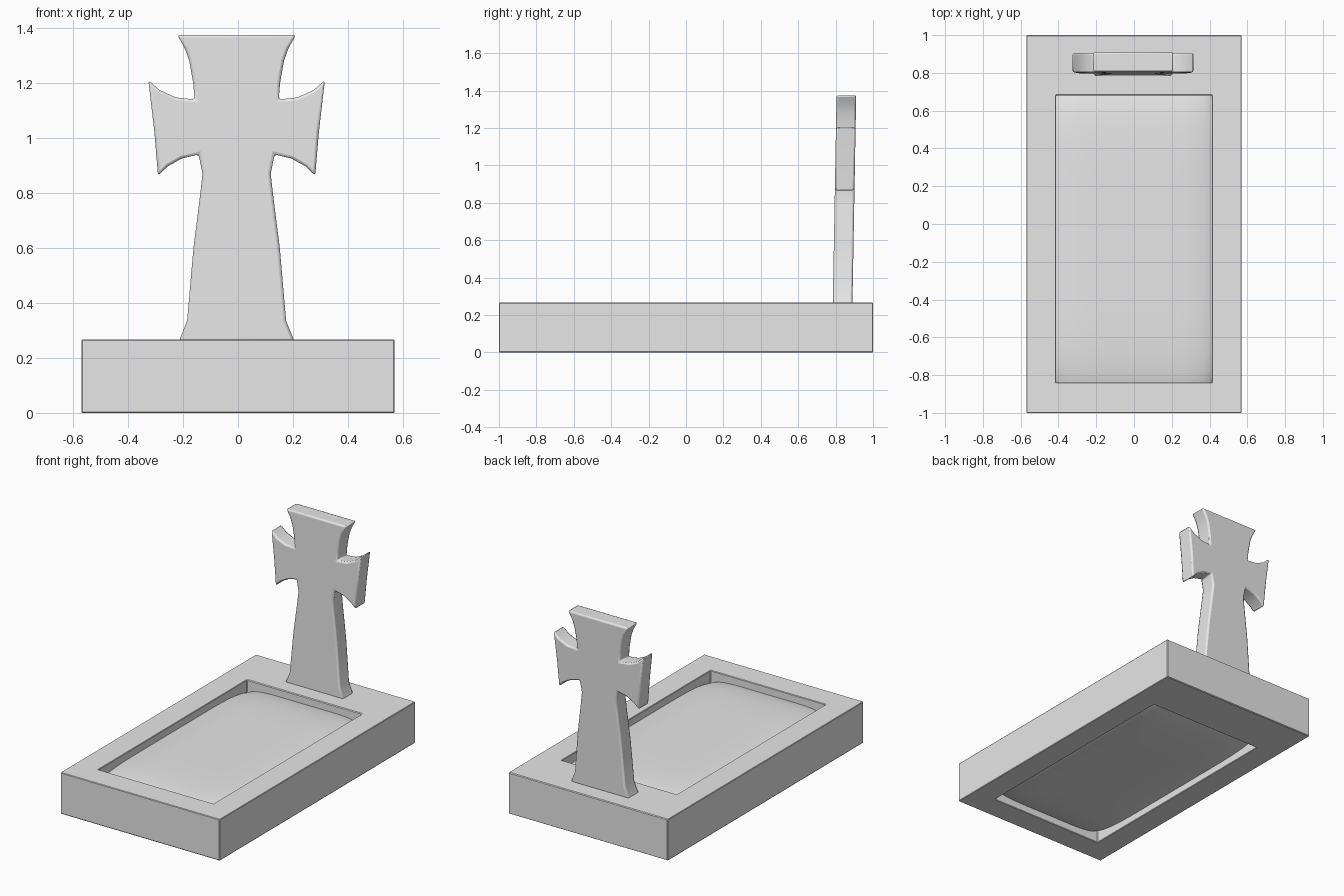
import bpy
import bmesh
import math

old = bpy.data.objects.get("Cube")
if old:
    bpy.data.objects.remove(old, do_unlink=True)

stone = bpy.data.materials.new("grey_stone")
stone.use_nodes = True
GREY = (0.8, 0.8, 0.8, 1.0)
stone.diffuse_color = GREY
stone.node_tree.nodes["Principled BSDF"].inputs["Base Color"].default_value = GREY


def make_object(name, bm):
    bmesh.ops.recalc_face_normals(bm, faces=bm.faces)
    mesh = bpy.data.meshes.new(name)
    bm.to_mesh(mesh)
    bm.free()
    mesh.materials.append(stone)
    obj = bpy.data.objects.new(name, mesh)
    bpy.context.collection.objects.link(obj)
    return obj


def add_bevel(obj, width, segments):
    mod = obj.modifiers.new("soft_edges", "BEVEL")
    mod.width = width
    mod.segments = segments
    mod.limit_method = 'ANGLE'
    mod.angle_limit = math.radians(40)


def smooth(obj, angle):
    bpy.ops.object.select_all(action='DESELECT')
    obj.select_set(True)
    bpy.context.view_layer.objects.active = obj
    bpy.ops.object.shade_smooth_by_angle(angle=math.radians(angle))


# Rectangular kerb: four rings of corners joined into a hollow frame
HEIGHT = 0.267
bm = bmesh.new()


def ring(half_x, y_front, y_back, z):
    corners = ((-half_x, y_front), (half_x, y_front), (half_x, y_back), (-half_x, y_back))
    return [bm.verts.new((x, y, z)) for x, y in corners]


rings = [ring(0.57, -1, 1, 0), ring(0.57, -1, 1, HEIGHT),
         ring(0.412, -0.84, 0.68, HEIGHT), ring(0.412, -0.84, 0.68, 0)]
for i in range(4):
    a, b = rings[i], rings[(i + 1) % 4]
    for j in range(4):
        k = (j + 1) % 4
        bm.faces.new((a[j], a[k], b[k], b[j]))
kerb = make_object("grave_kerb", bm)
add_bevel(kerb, 0.004, 1)

# Softly rounded slab that fills the opening
bm = bmesh.new()
bmesh.ops.create_cube(bm, size=1)
flat_edges = [e for e in bm.edges if abs(e.verts[0].co.z - e.verts[1].co.z) < 0.1]
bmesh.ops.subdivide_edges(bm, edges=flat_edges, cuts=2, use_grid_fill=True)
bmesh.ops.scale(bm, vec=(0.98, 1.8, 0.22), verts=bm.verts)
bmesh.ops.translate(bm, vec=(0, -0.08, HEIGHT / 2), verts=bm.verts)
slab = make_object("rounded_slab", bm)
sub = slab.modifiers.new("rounding", "SUBSURF")
sub.levels = sub.render_levels = 3
smooth(slab, 80)

# Flared cross: half outline, mirrored, extruded and leaned back slightly
half_outline = [
    (0.21, 0.26), (0.18, 0.335), (0.157, 0.6), (0.133, 0.79), (0.124, 0.87), (0.138, 0.94),
    (0.2, 0.925), (0.25, 0.897), (0.286, 0.863),
    (0.299, 1.02), (0.321, 1.21),
    (0.28, 1.174), (0.22, 1.147), (0.153, 1.14),
    (0.158, 1.2), (0.172, 1.28), (0.188, 1.325), (0.216, 1.375),
]
outline = half_outline + [(-x, z) for x, z in reversed(half_outline)]
bm = bmesh.new()
front = bm.faces.new([bm.verts.new((x - 0.005, 0.785, z)) for x, z in outline])
extruded = bmesh.ops.extrude_face_region(bm, geom=[front], use_keep_orig=True)
back = [g for g in extruded["geom"] if isinstance(g, bmesh.types.BMVert)]
bmesh.ops.translate(bm, vec=(0, 0.105, 0), verts=back)
for v in bm.verts:
    v.co.y += 0.018 * (v.co.z - HEIGHT)
cross = make_object("flared_cross", bm)
add_bevel(cross, 0.01, 2)
smooth(cross, 40)
